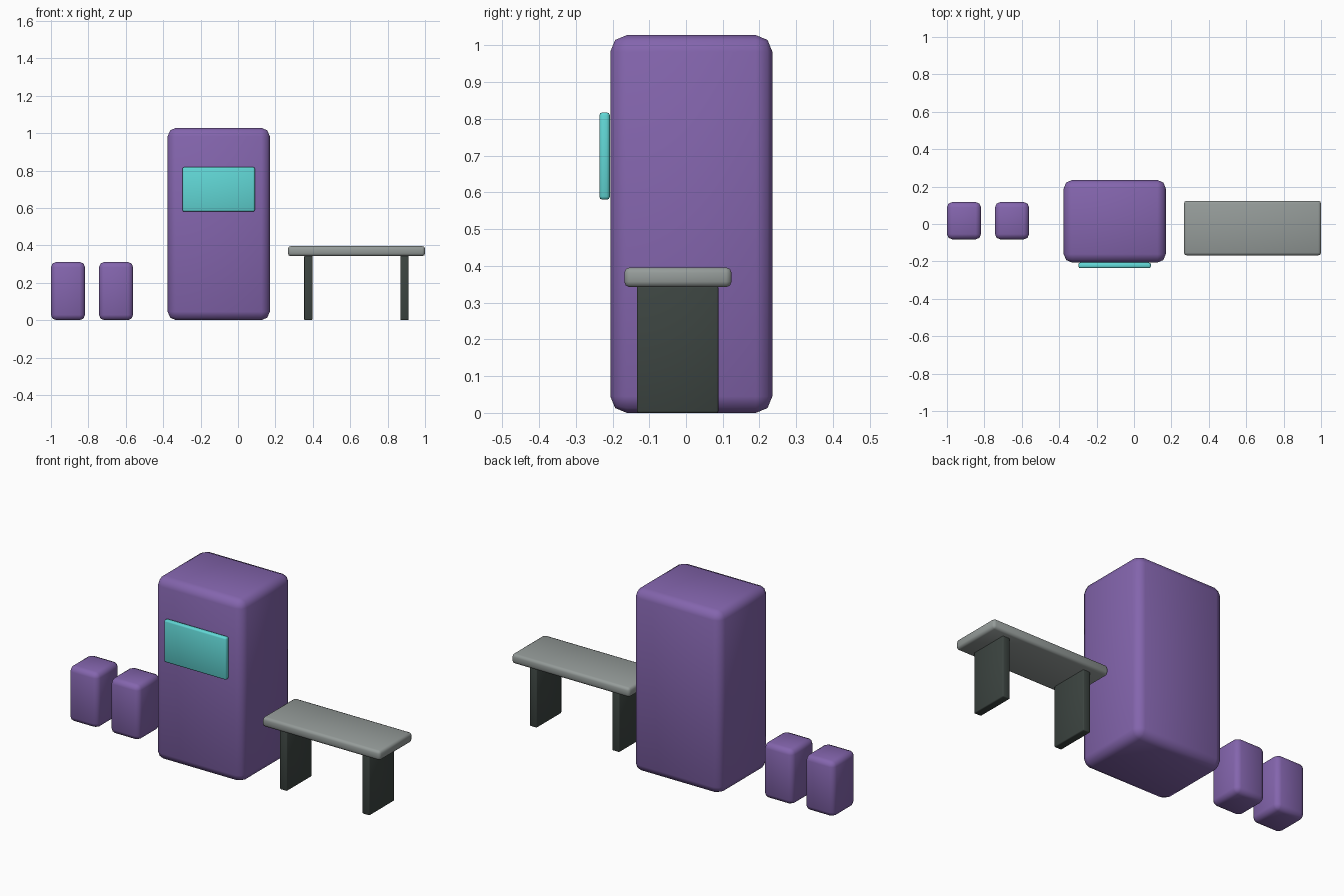
import bpy

if "Cube" in bpy.data.objects:
    bpy.data.objects.remove(bpy.data.objects["Cube"])


def material(name, color):
    m = bpy.data.materials.new(name)
    m.diffuse_color = color
    m.use_nodes = True
    m.node_tree.nodes["Principled BSDF"].inputs["Base Color"].default_value = m.diffuse_color
    return m


purple = material("purple", (0.23, 0.13, 0.42, 1))
cyan = material("cyan", (0.12, 0.68, 0.67, 1))
grey = material("grey", (0.30, 0.33, 0.32, 1))
dark = material("dark_grey", (0.045, 0.058, 0.052, 1))


def rounded_box(name, lo, hi, bevel, mat):
    """Box between two corners with two-step rounded edges."""
    center = [(a + b) / 2 for a, b in zip(lo, hi)]
    bpy.ops.mesh.primitive_cube_add(size=1, location=center)
    ob = bpy.context.object
    ob.name = name
    ob.scale = [b - a for a, b in zip(lo, hi)]
    bpy.ops.object.transform_apply(location=False, rotation=False, scale=True)
    mod = ob.modifiers.new("round", "BEVEL")
    mod.width = bevel
    mod.segments = 2
    ob.data.materials.append(mat)
    bpy.ops.object.shade_smooth()
    return ob


# Tall cabinet and its front screen
rounded_box("cabinet", (-0.376, -0.206, 0), (0.17, 0.235, 1.028), 0.045, purple)
rounded_box("screen", (-0.297, -0.236, 0.58), (0.09, -0.207, 0.818), 0.009, cyan)

# Two small bins on the left
for i, x in enumerate((-1.0, -0.743)):
    rounded_box(f"bin_{i + 1}", (x, -0.082, 0), (x + 0.182, 0.117, 0.311), 0.028, purple)

# Bench on the right
rounded_box("bench_top", (0.267, -0.168, 0.342), (1.0, 0.124, 0.396), 0.015, grey)
for i, x in enumerate((0.354, 0.868)):
    rounded_box(f"bench_leg_{i + 1}", (x, -0.134, 0), (x + 0.044, 0.088, 0.345), 0.005, dark)
